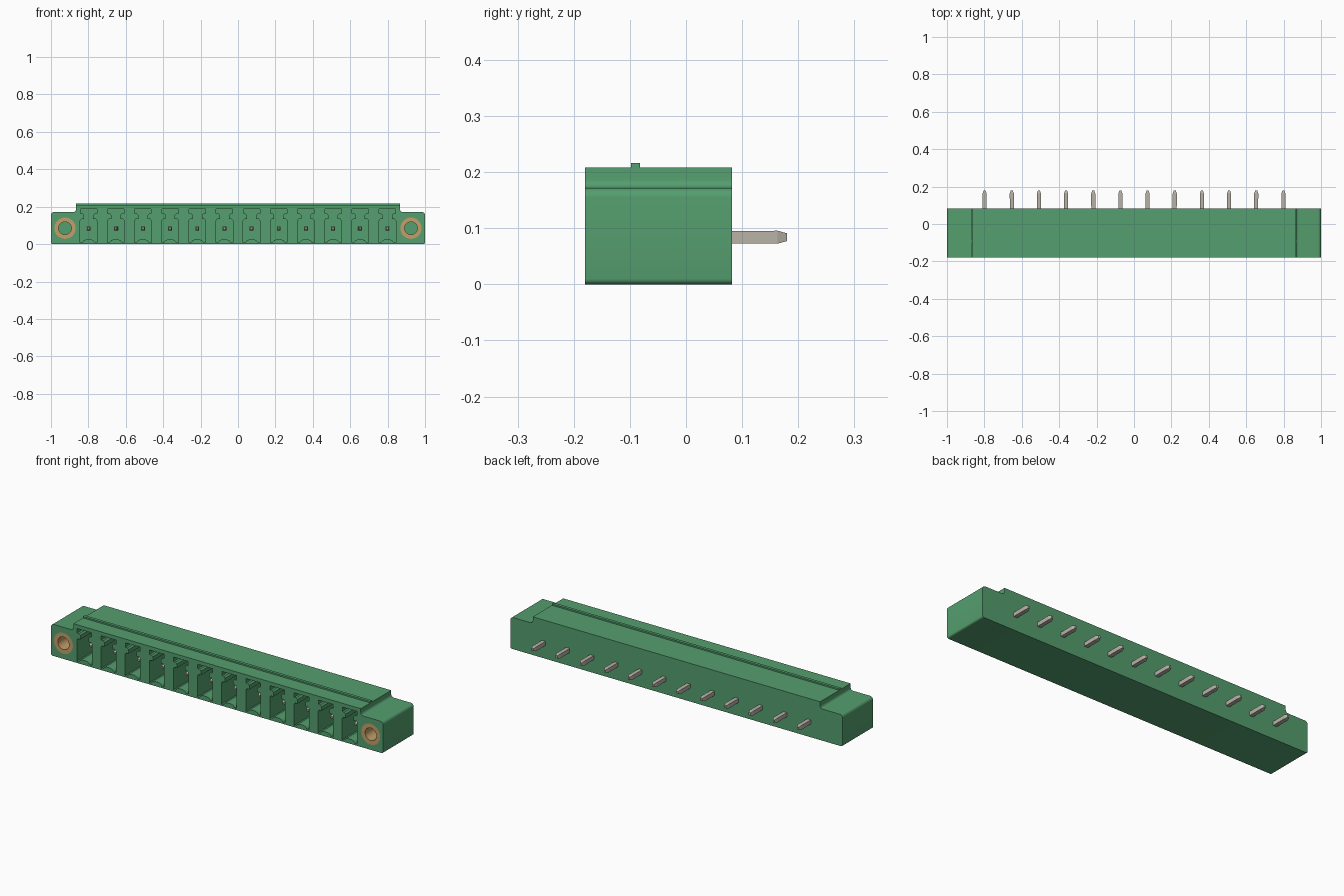
import bpy, bmesh, math

if "Cube" in bpy.data.objects:
    bpy.data.objects.remove(bpy.data.objects["Cube"], do_unlink=True)

FRONT, BACK = -0.18, 0.082
PINS, PITCH = 12, 0.1452
PIN_Z = 0.084


def material(name, rgb):
    m = bpy.data.materials.new(name)
    m.use_nodes = True
    m.diffuse_color = (*rgb, 1)
    m.node_tree.nodes["Principled BSDF"].inputs["Base Color"].default_value = (*rgb, 1)
    return m


green = material("green plastic", (0.089, 0.342, 0.156))
metal = material("tin metal", (0.48, 0.45, 0.39))
brass = material("brass", (0.54, 0.35, 0.14))


def finish(bm, name, mat):
    bmesh.ops.recalc_face_normals(bm, faces=bm.faces)
    me = bpy.data.meshes.new(name)
    bm.to_mesh(me)
    bm.free()
    me.materials.append(mat)
    ob = bpy.data.objects.new(name, me)
    bpy.context.collection.objects.link(ob)
    return ob


def activate(ob):
    bpy.ops.object.select_all(action='DESELECT')
    ob.select_set(True)
    bpy.context.view_layer.objects.active = ob


def smooth(ob):
    activate(ob)
    bpy.ops.object.shade_smooth_by_angle(angle=math.radians(35))


def loft(bm, rings):
    """Bridge equal rings of 3D points and cap both ends."""
    vs = [[bm.verts.new(p) for p in r] for r in rings]
    n = len(vs[0])
    for a, b in zip(vs, vs[1:]):
        for i in range(n):
            bm.faces.new((a[i], a[(i + 1) % n], b[(i + 1) % n], b[i]))
    bm.faces.new(vs[0])
    bm.faces.new(vs[-1])


def extrude_y(bm, outline, y0, y1):
    loft(bm, [[(x, y, z) for x, z in outline] for y in (y0, y1)])


def corner(cx, cz, r, a0, a1, steps=5):
    return [(cx + r * math.cos(math.radians(a0 + (a1 - a0) * i / steps)),
             cz + r * math.sin(math.radians(a0 + (a1 - a0) * i / steps)))
            for i in range(steps + 1)]


def mirrored(half):
    return half + [(-x, z) for x, z in reversed(half)]


def circle(cx, cz, r, n=32):
    return [(cx + r * math.cos(math.tau * i / n), cz + r * math.sin(math.tau * i / n))
            for i in range(n)]


pin_xs = [(i - (PINS - 1) / 2) * PITCH for i in range(PINS)]

# Housing: stepped profile with rounded flange corners
half = (corner(0.99, 0.01, 0.01, -90, 0)
        + corner(0.983, 0.155, 0.017, 0, 90)
        + corner(0.88, 0.187, 0.015, 270, 180)
        + [(0.865, 0.208)])
bm = bmesh.new()
extrude_y(bm, mirrored(half), FRONT, BACK)
housing = finish(bm, "housing", green)

# Keyed contact pockets and screw insert bores
key = mirrored([(0.012, 0.025), (0.024, 0.021), (0.034, 0.009), (0.045, 0.009),
                (0.045, 0.125), (0.039, 0.133), (0.024, 0.133), (0.024, 0.155),
                (0.032, 0.163), (0.044, 0.163), (0.044, 0.187)])
bm = bmesh.new()
for px in pin_xs:
    extrude_y(bm, [(px + x, z) for x, z in key], FRONT - 0.05, 0.03)
for s in (-1, 1):
    extrude_y(bm, circle(s * 0.925, 0.085, 0.057), FRONT - 0.05, -0.03)
cutter = finish(bm, "pocket_cutter", green)
cutter.hide_render = True
mod = housing.modifiers.new("pockets", 'BOOLEAN')
mod.operation = 'DIFFERENCE'
mod.solver = 'EXACT'
mod.object = cutter
activate(housing)
bpy.ops.object.modifier_apply(modifier=mod.name)
bpy.data.objects.remove(cutter, do_unlink=True)
smooth(housing)

# Locking ridge along the top
bm = bmesh.new()
extrude_y(bm, [(-0.865, 0.2), (0.865, 0.2), (0.865, 0.216), (-0.865, 0.216)], -0.098, -0.082)
finish(bm, "top_ridge", green)

# Threaded inserts in the flanges: open tubes flush with the front
for s, side in ((-1, "right"), (1, "left")):
    bm = bmesh.new()
    rings = []
    for r, y in ((0.057, FRONT), (0.057, -0.03), (0.034, -0.03), (0.034, FRONT)):
        rings.append([bm.verts.new((x, y, z)) for x, z in circle(s * 0.925, 0.085, r)])
    for a, b in zip(rings, rings[1:] + rings[:1]):
        for i in range(32):
            j = (i + 1) % 32
            bm.faces.new((a[i], a[j], b[j], b[i]))
    smooth(finish(bm, side + "_screw_insert", brass))

# Square contact pins with tapered tips
for n, px in enumerate(pin_xs):
    bm = bmesh.new()
    loft(bm, [[(px + w * a, y, PIN_Z + h * b) for a, b in ((-1, -1), (1, -1), (1, 1), (-1, 1))]
              for y, w, h in ((-0.13, 0.005, 0.005), (-0.115, 0.01, 0.01),
                              (0.163, 0.011, 0.0115), (0.18, 0.005, 0.007))])
    finish(bm, f"contact_pin_{n + 1}", metal)
